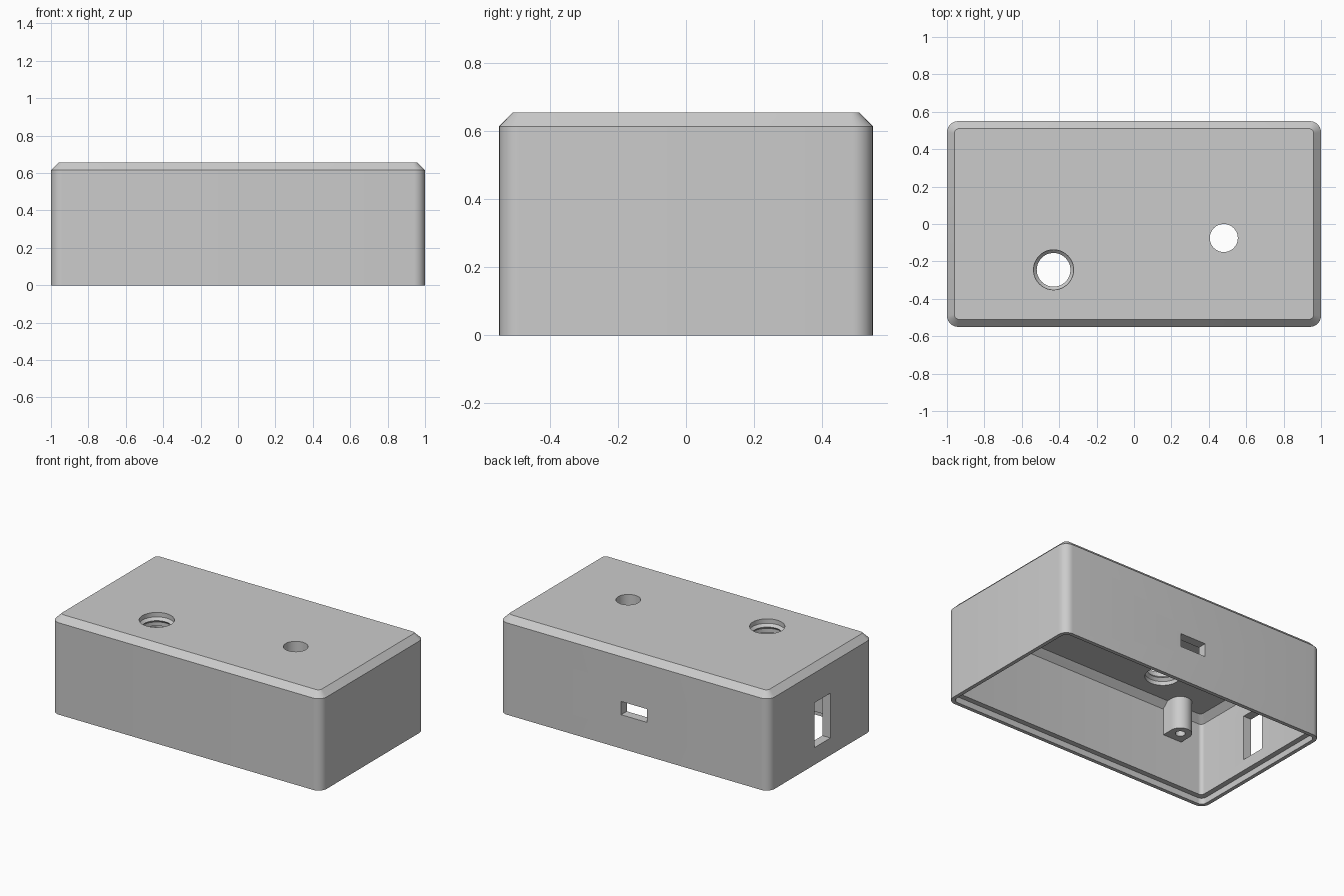
import bpy, bmesh
from math import sin, cos, pi

if "Cube" in bpy.data.objects:
    bpy.data.objects.remove(bpy.data.objects["Cube"])

HALF_X, HALF_Y, WALL = 1.0, 0.55, 0.06

grey = bpy.data.materials.new("plain_grey")
grey.use_nodes = True
colour = (0.6, 0.6, 0.6, 1)
grey.diffuse_color = colour
grey.node_tree.nodes["Principled BSDF"].inputs["Base Color"].default_value = colour


def loft(name, rings):
    """Closed skin through rings of equal point count, capped at both ends."""
    bm = bmesh.new()
    loops = [[bm.verts.new(p) for p in ring] for ring in rings]
    n = len(loops[0])
    for a, b in zip(loops, loops[1:]):
        for i in range(n):
            j = (i + 1) % n
            bm.faces.new((a[i], a[j], b[j], b[i]))
    bm.faces.new(loops[0])
    bm.faces.new(loops[-1])
    bmesh.ops.recalc_face_normals(bm, faces=bm.faces)
    mesh = bpy.data.meshes.new(name)
    bm.to_mesh(mesh)
    bm.free()
    mesh.materials.append(grey)
    obj = bpy.data.objects.new(name, mesh)
    bpy.context.collection.objects.link(obj)
    return obj


def rounded_ring(inset, z, steps=8):
    """Rounded rectangle, inset from the outside of the case."""
    r = max(0.06 - inset, 0.025)
    cx, cy = HALF_X - inset - r, HALF_Y - inset - r
    points = []
    for k, (sx, sy) in enumerate([(1, 1), (-1, 1), (-1, -1), (1, -1)]):
        for i in range(steps + 1):
            a = (k + i / steps) * pi / 2
            points.append((sx * cx + r * cos(a), sy * cy + r * sin(a), z))
    return points


def circle(x, y, r, z, n=48):
    return [(x + r * cos(2 * pi * i / n), y + r * sin(2 * pi * i / n), z) for i in range(n)]


def turned(name, x, y, profile):
    return loft(name, [circle(x, y, r, z) for r, z in profile])


def block(name, x0, x1, y0, y1, z0, z1):
    return loft(name, [[(x0, y0, z), (x1, y0, z), (x1, y1, z), (x0, y1, z)] for z in (z0, z1)])


def cut(target, cutters):
    """Subtract the cutters, bake the result and remove them."""
    for c in cutters:
        c.hide_render = True
        mod = target.modifiers.new(c.name, "BOOLEAN")
        mod.operation, mod.solver, mod.object = "DIFFERENCE", "EXACT", c
    deps = bpy.context.evaluated_depsgraph_get()
    baked = bpy.data.meshes.new_from_object(target.evaluated_get(deps))
    target.modifiers.clear()
    target.data = baked
    for c in cutters:
        bpy.data.objects.remove(c)


def smooth(obj):
    bpy.ops.object.select_all(action="DESELECT")
    obj.select_set(True)
    bpy.context.view_layer.objects.active = obj
    bpy.ops.object.shade_smooth_by_angle(angle=pi / 6)


# Case: ceiling, inner wall, stepped rim, outer wall, chamfered top
skin = [(WALL + 0.04, 0.565), (WALL, 0.525), (WALL, 0.04), (0.025, 0.04),
        (0.025, 0), (0, 0), (0, 0.615), (0.04, 0.655)]
case = loft("case_shell", [rounded_ring(i, z) for i, z in skin])

# Openings: ridged large hole, small hole, back slot, side window
cut(case, [
    turned("large_hole", -0.43, -0.245, [(0.107, 0.5), (0.107, 0.591), (0.09, 0.608),
                                         (0.107, 0.625), (0.107, 0.7)]),
    turned("small_hole", 0.48, -0.075, [(0.075, 0.5), (0.075, 0.7)]),
    block("back_slot", -0.095, 0.095, 0.45, 0.6, 0.226, 0.315),
    block("side_window", -1.1, -0.9, -0.1, 0.07, 0.115, 0.415),
])
smooth(case)

# Screw bosses: half round, flat back against the long walls
BOSS_X, BOSS_Y, BOSS_R, BOSS_Z = 0.71, 0.415, 0.07, 0.348
for sx, side in ((1, "left"), (-1, "right")):
    for sy, end in ((1, "back"), (-1, "front")):
        x, y = sx * BOSS_X, sy * BOSS_Y
        arc = [(BOSS_R * cos(pi * i / 24), -BOSS_R * sin(pi * i / 24)) for i in range(25)]
        outline = [(BOSS_R, 0.085)] + arc + [(-BOSS_R, 0.085)]
        boss = loft(f"{end}_{side}_screw_boss",
                    [[(x + u, y + sy * v, z) for u, v in outline] for z in (BOSS_Z, 0.58)])
        cut(boss, [turned("screw_hole", x, y, [(0.03, 0.3), (0.03, 0.52)])])
        smooth(boss)
